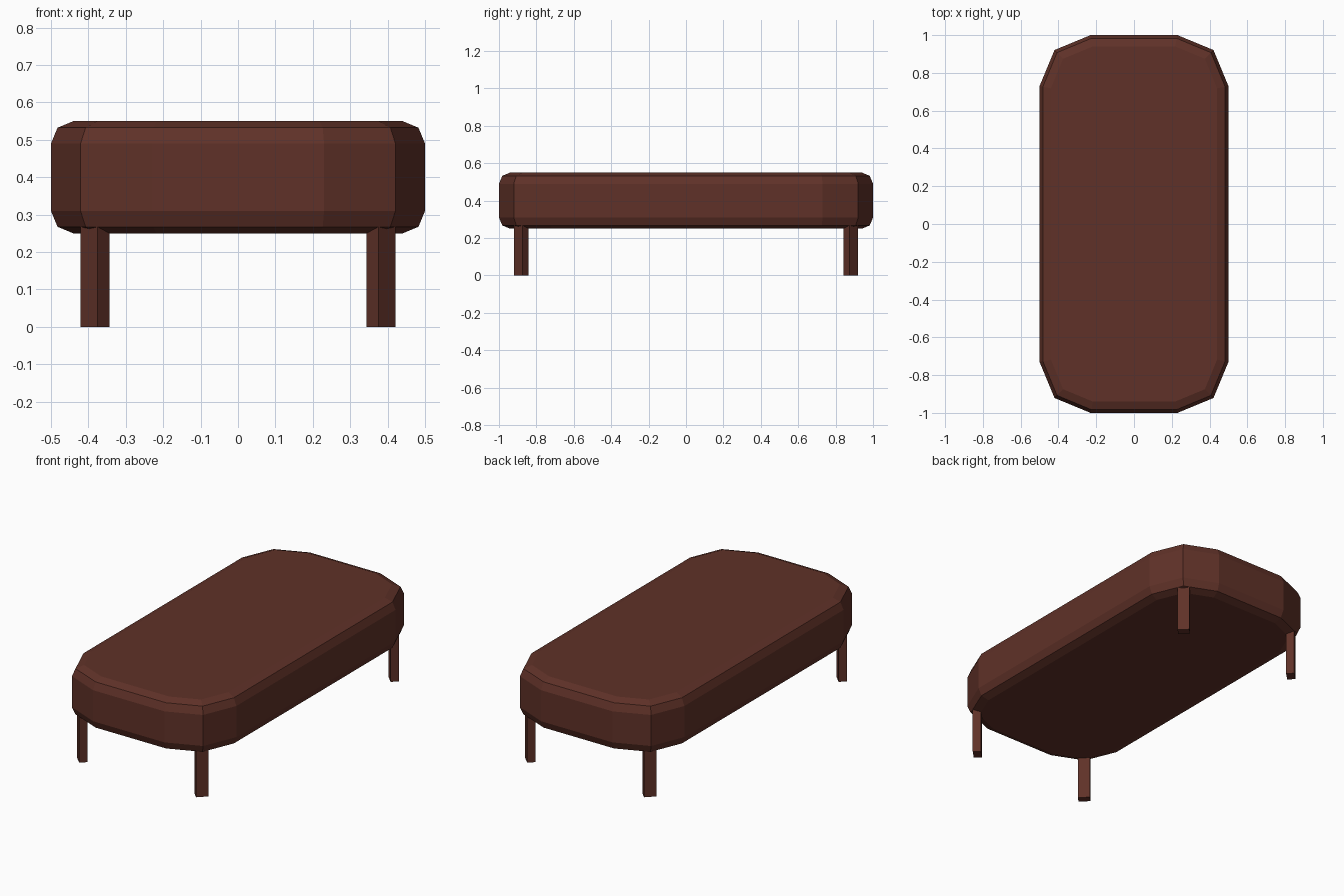
import bpy, bmesh, math

if "Cube" in bpy.data.objects:
    bpy.data.objects.remove(bpy.data.objects["Cube"])

HALF_X, HALF_Y = 0.5, 1.0
Z0, Z1 = 0.25, 0.55
CORNER, EDGE = 0.27, 0.06

wood = bpy.data.materials.new("dark red brown wood")
wood.diffuse_color = (0.115, 0.031, 0.021, 1)
wood.use_nodes = True
wood.node_tree.nodes["Principled BSDF"].inputs["Base Color"].default_value = wood.diffuse_color


def prism(name, outline, z0, z1, rim=0):
    """Extrude an outline upward, optionally bevelling the top and bottom rims."""
    bm = bmesh.new()
    base = bm.faces.new([bm.verts.new((x, y, z0)) for x, y in outline])
    top = bmesh.ops.extrude_face_region(bm, geom=[base], use_keep_orig=True)
    verts = [g for g in top["geom"] if isinstance(g, bmesh.types.BMVert)]
    bmesh.ops.translate(bm, verts=verts, vec=(0, 0, z1 - z0))
    bmesh.ops.recalc_face_normals(bm, faces=bm.faces[:])
    if rim:
        edges = [e for e in bm.edges if abs(e.verts[0].co.z - e.verts[1].co.z) < 1e-6]
        bmesh.ops.bevel(bm, geom=edges, offset=rim, offset_type='OFFSET', segments=2,
                        profile=0.5, affect='EDGES')
        bmesh.ops.recalc_face_normals(bm, faces=bm.faces[:])
    mesh = bpy.data.meshes.new(name)
    bm.to_mesh(mesh)
    bm.free()
    mesh.materials.append(wood)
    obj = bpy.data.objects.new(name, mesh)
    bpy.context.collection.objects.link(obj)
    return obj


# Thick top: rectangle with two-segment rounded corners and bevelled rims
outline = []
for i, (sx, sy) in enumerate([(1, 1), (-1, 1), (-1, -1), (1, -1)]):
    for k in range(3):
        a = math.radians(90 * i + 45 * k)
        outline.append((sx * (HALF_X - CORNER) + CORNER * math.cos(a),
                        sy * (HALF_Y - CORNER) + CORNER * math.sin(a)))
prism("table_top", outline, Z0, Z1, EDGE)

# Four legs: rectangles turned to face the diagonal corners
DEPTH, WIDTH = 0.0446, 0.0656
r = math.sqrt(0.5)
for sx, side in ((-1, "left"), (1, "right")):
    for sy, end in ((-1, "front"), (1, "back")):
        pts = []
        for d, w in ((1, 1), (-1, 1), (-1, -1), (1, -1)):
            d, w = d * DEPTH / 2, w * WIDTH / 2
            pts.append((sx * (0.3825 + (d - w) * r), sy * (0.881 + (d + w) * r)))
        prism(f"{end}_{side}_leg", pts, 0, 0.30)
